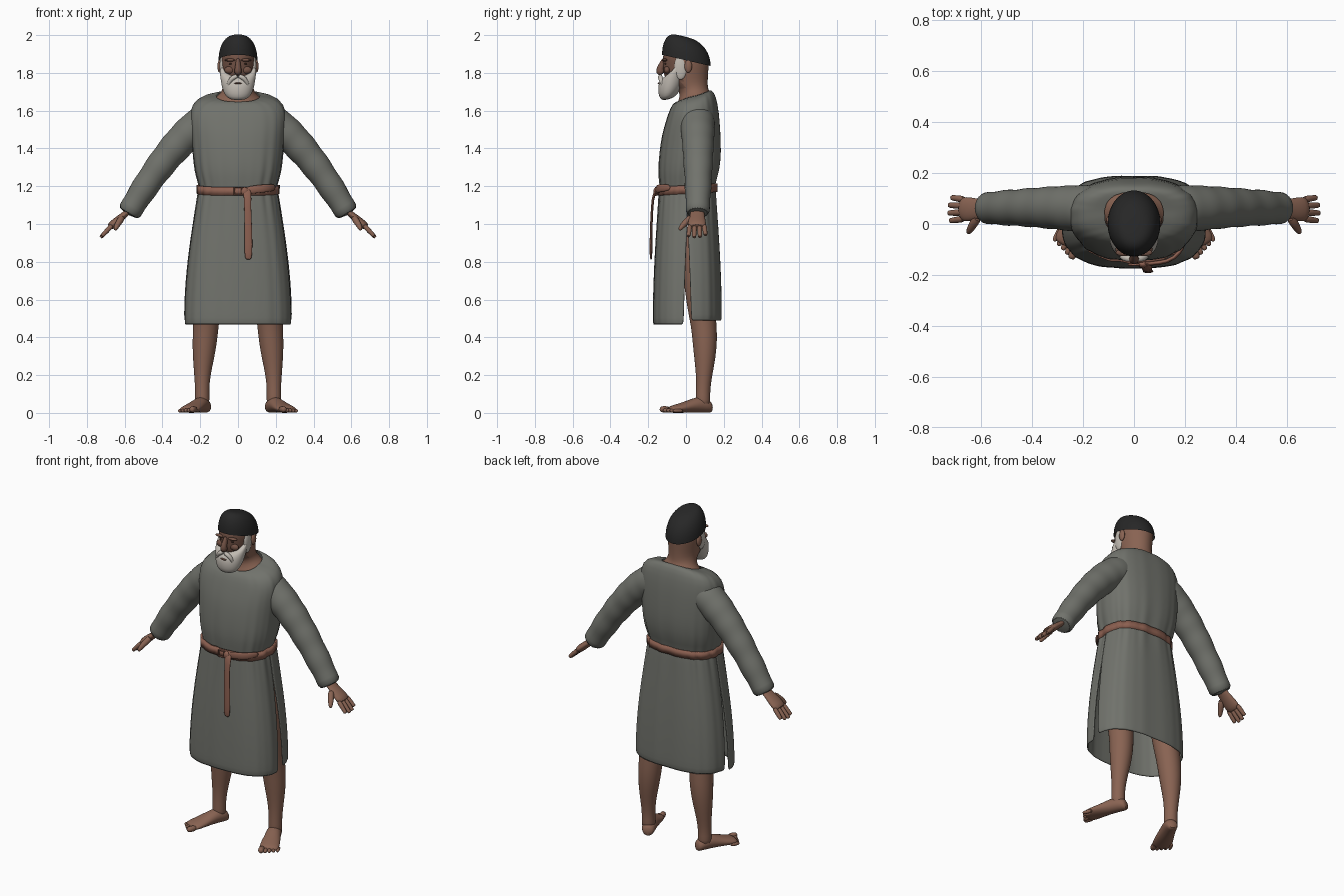
import bpy, bmesh
from math import sin, cos, pi, copysign, radians
from mathutils import Vector

if "Cube" in bpy.data.objects:
    bpy.data.objects.remove(bpy.data.objects["Cube"])


def material(name, *rgb):
    mat = bpy.data.materials.new(name)
    mat.use_nodes = True
    mat.diffuse_color = (*rgb, 1)
    mat.node_tree.nodes["Principled BSDF"].inputs["Base Color"].default_value = (*rgb, 1)
    return mat


CLOTH = material("grey cloth", .165, .17, .15)
SKIN = material("skin", .25, .125, .085)
FACE = material("weathered face skin", .17, .085, .06)
LEATHER = material("belt leather", .26, .115, .08)
HAIR = material("white beard", .54, .5, .45)
BLACK = material("black cap", .02, .02, .02)
DARK = material("dark brown", .06, .03, .02)


def loft(name, rings, mat, closed=True, caps=True, subsurf=1, thickness=0):
    """Skin a list of point rings into a smooth surface."""
    bm = bmesh.new()
    loops = [[bm.verts.new(point) for point in ring] for ring in rings]
    count = len(loops[0])
    for low, high in zip(loops, loops[1:]):
        for i in range(count if closed else count - 1):
            j = (i + 1) % count
            bm.faces.new((low[i], low[j], high[j], high[i]))
    if caps:
        bm.faces.new(loops[0])
        bm.faces.new(loops[-1])
    bmesh.ops.recalc_face_normals(bm, faces=bm.faces)
    mesh = bpy.data.meshes.new(name)
    bm.to_mesh(mesh)
    bm.free()
    mesh.materials.append(mat)
    mesh.shade_smooth()
    mesh.set_sharp_from_angle(angle=radians(80))
    obj = bpy.data.objects.new(name, mesh)
    bpy.context.collection.objects.link(obj)
    if thickness:
        solid = obj.modifiers.new("thickness", "SOLIDIFY")
        solid.thickness, solid.offset = thickness, 0
    if subsurf:
        smooth = obj.modifiers.new("smooth", "SUBSURF")
        smooth.levels = smooth.render_levels = subsurf
    return obj


def level(z, tilt, front, back, width, power=1, count=32, start=0, sweep=None):
    """Ring around the body; a power below one is boxier, and is cloth gathered at the waist."""
    gather = .004 + .01 * max(0, 1 - 5 * abs(z - 1.2)) if power < 1 else 0
    steps = count - 1 if sweep else count
    ring = []
    for i in range(count):
        angle = start + (sweep or 2 * pi) * i / steps
        c, s = cos(angle), sin(angle)
        scale = 1 + gather * (sin(15 * angle) + .7 * sin(23 * angle + 1))
        x = width * copysign(abs(c) ** power, c) * scale
        y = (back - front) / 2 + (back + front) / 2 * copysign(abs(s) ** power, s) * scale
        ring.append((x, y, z + tilt * s / 2))
    return ring


def tube(name, stations, mat, wide, flat=1, count=14):
    """Limb through (x, y, z, half width) stations; flat scales its thickness."""
    centres = [Vector(station[:3]) for station in stations]
    rings = []
    for i, centre in enumerate(centres):
        along = (centres[min(i + 1, len(centres) - 1)] - centres[max(i - 1, 0)]).normalized()
        u = Vector(wide)
        u = (u - along * u.dot(along)).normalized()
        v = along.cross(u) * flat
        radius = stations[i][3]
        turns = [2 * pi * k / count for k in range(count)]
        rings.append([centre + (u * cos(turn) + v * sin(turn)) * radius for turn in turns])
    return loft(name, rings, mat)


def ball(name, place, size, mat):
    bpy.ops.mesh.primitive_uv_sphere_add(segments=24, ring_count=14, radius=1, location=place)
    obj = bpy.context.object
    obj.name, obj.scale = name, size
    obj.data.materials.append(mat)
    bpy.ops.object.shade_smooth()


X, Y, Z = Vector((1, 0, 0)), Vector((0, 1, 0)), Vector((0, 0, 1))

# Tunic body from collar to waist
loft("tunic_body", [level(*row, power=.8, count=96) for row in (
    (1.677, .06, .05, .125, .115), (1.672, .07, .07, .14, .19), (1.635, .08, .09, .16, .245),
    (1.56, .06, .11, .175, .255), (1.48, .02, .127, .182, .248), (1.38, 0, .14, .187, .24),
    (1.28, 0, .147, .177, .23), (1.22, 0, .14, .155, .21), (1.17, 0, .135, .15, .2))],
    CLOTH, caps=False)

# Skirt: front and back panels parted by side slits
for name, start, drop in (("front_skirt", pi, .735), ("back_skirt", 0, .715)):
    rings = []
    for i in range(11):
        t = i / 10
        flare = sin(t * pi / 2)
        slit = .07 * max(0, t - .3)
        rings.append(level(1.2 - drop * t, 0, .135 + .035 * flare, .15 + .035 * flare,
                           .2 + .08 * flare, .72, 64, start + slit, pi - 2 * slit))
    loft(name, rings, CLOTH, closed=False, caps=False, thickness=.01)

# Belt with buckle, overlap and hanging end
loft("belt", [level(z, .02, .145, .158, .211, .8, 96) for z in (1.16, 1.205)],
     LEATHER, caps=False, subsurf=0, thickness=.014)
tube("belt_overlap", [(.03, -.156, 1.175, .021), (.1, -.154, 1.185, .022),
                      (.16, -.138, 1.19, .021), (.2, -.08, 1.195, .018)], LEATHER, Z, .4)
tube("belt_end", [(.04, -.152, 1.19, .022), (.052, -.17, 1.16, .022), (.05, -.18, 1.1, .018),
                  (.056, -.185, .95, .021), (.055, -.186, .83, .022), (.054, -.184, .81, .013)],
     LEATHER, X, .35)
ball("belt_knot", (.035, -.158, 1.172), (.02, .014, .023), LEATHER)
bpy.ops.mesh.primitive_torus_add(major_segments=4, minor_segments=8, major_radius=.027, minor_radius=.005,
                                 location=(0, -.16, 1.174), rotation=(pi / 2, pi / 4, 0))
bpy.context.object.name = "buckle"
bpy.context.object.data.materials.append(LEATHER)

# Neck and head, with a more weathered face
head = loft("head", [level(*row) for row in (
    (1.62, .06, .06, .14, .19), (1.66, .055, .05, .132, .128), (1.69, .03, .03, .122, .092),
    (1.72, 0, .04, .116, .08), (1.75, 0, .1, .115, .082), (1.8, 0, .123, .117, .09),
    (1.85, 0, .12, .122, .096), (1.88, 0, .128, .12, .095), (1.92, 0, .11, .1, .085),
    (1.95, 0, .06, .05, .05))], SKIN)
head.data.materials.append(FACE)
for face in head.data.polygons:
    if face.center.z > 1.72 and face.center.y < -.02:
        face.material_index = 1
tube("nose", [(0, -.113, 1.878, .011), (0, -.124, 1.85, .013), (0, -.138, 1.822, .018),
              (0, -.14, 1.808, .021), (0, -.122, 1.795, .016)], FACE, X, 1.15)
ball("mouth", (0, -.142, 1.745), (.02, .009, .004), FACE)

# Beard and tilted cap
loft("beard", [level(*row) for row in (
    (1.658, .015, .125, -.07, .045), (1.68, .015, .143, -.045, .068), (1.715, .015, .148, -.02, .083),
    (1.755, .03, .146, 0, .091), (1.795, .06, .135, .008, .096), (1.83, .1, .115, .004, .096),
    (1.84, .11, .09, -.01, .08))], HAIR)
rings = []
for i in range(9):
    rise = i * pi / 16
    spread = cos(rise) ** .7
    lean = .03 * (1 - spread)
    rings.append(level(1.866 + .132 * sin(rise), -.06 * spread, .128 * spread + lean,
                       .132 * spread - lean, .104 * spread))
loft("cap", rings, BLACK, caps=False)

for sign, side in ((1, "left"), (-1, "right")):
    def limb(part, stations, mat, wide, flat=1, count=14):
        mirrored = [(sign * x, *rest) for x, *rest in stations]
        tube(f"{side}_{part}", mirrored, mat, (sign * wide[0], *wide[1:]), flat, count)

    def lump(part, x, y, z, size, mat):
        ball(f"{side}_{part}", (sign * x, y, z), size, mat)

    # Face details
    lump("eye", .036, -.107, 1.848, (.012, .007, .005), DARK)
    lump("brow", .04, -.112, 1.868, (.032, .014, .008), FACE)
    lump("cheek", .045, -.1, 1.815, (.028, .017, .02), FACE)
    lump("ear", .097, .012, 1.835, (.012, .02, .034), SKIN)
    lump("sideburn", .084, -.028, 1.83, (.014, .034, .065), HAIR)
    limb("moustache", [(0, -.136, 1.784, .01), (.025, -.137, 1.778, .014),
                       (.045, -.13, 1.757, .012), (.055, -.122, 1.725, .006)], HAIR, Z)

    # Sleeve bending down from the shoulder, with soft creases toward the cuff
    chest, shoulder, cuff = Vector((.06, .05, 1.57)), Vector((.26, .07, 1.59)), Vector((.585, .062, 1.048))
    sleeve = []
    for i in range(25):
        t = i / 24
        centre = chest.lerp(shoulder, t).lerp(shoulder.lerp(cuff, t), t)
        radius = .11 - .047 * t - .04 * (1 - t) ** 8 + .004 * t * sin(1.9 * i)
        sleeve.append((*centre, radius))
    limb("sleeve", sleeve, CLOTH, Y, count=24)

    # Hand with four fingers and a thumb
    limb("palm", [(.565, .06, 1.08, .038), (.6, .06, 1.05, .038), (.63, .058, 1.025, .046),
                  (.66, .058, 1, .05), (.682, .058, .98, .046)], SKIN, Y, .45)
    for k, length in enumerate((.9, 1, .97, .82)):
        knuckle = Vector((.662, .021 + .025 * k, .998))
        reach = Vector((.066, .006 * (k - 1.5), -.07)) * length
        limb(f"finger_{k + 1}", [(*(knuckle + reach * t), .015 - .004 * t * t)
                                 for t in (0, .5, .9, 1)], SKIN, Y, count=8)
    limb("thumb", [(.61, .03, 1.04, .02), (.63, 0, 1.01, .018),
                   (.643, -.022, .988, .015), (.652, -.037, .966, .009)], SKIN, Y, count=10)

    # Leg
    limb("leg", [(.14, .05, 1, .07), (.155, .06, .75, .08), (.163, .078, .58, .076),
                 (.17, .095, .46, .068), (.176, .1, .38, .066), (.183, .1, .29, .057),
                 (.189, .096, .2, .043), (.19, .09, .12, .037), (.19, .09, .07, .04),
                 (.19, .09, .03, .036)], SKIN, X, count=20)

    # Foot turned outward, with five toes
    heel, ahead, across = Vector((.165, .137, 0)), Vector((.41, -.91, 0)), Vector((.91, .41, 0))
    rings = []
    for reach, width, height in ((0, .024, .025), (.02, .038, .036), (.07, .042, .045), (.12, .046, .037),
                                 (.17, .054, .028), (.22, .057, .021), (.25, .05, .016)):
        centre = heel + ahead * reach + Z * height
        turns = [k * pi / 8 for k in range(16)]
        ring = [centre + across * width * cos(turn) + Z * height * sin(turn) for turn in turns]
        rings.append([(sign * x, y, z) for x, y, z in ring])
    loft(f"{side}_foot", rings, SKIN)
    for k in range(5):
        radius = .0145 - .0008 * k if k else .019
        tip = heel + across * (.022 * k - .037) + ahead * (.285 - .009 * k) + Z * radius
        limb(f"toe_{k + 1}", [(*(tip - ahead * back), radius * swell)
                              for back, swell in ((.06, .9), (.025, 1), (.008, .9), (0, .5))],
             SKIN, across, count=8)
